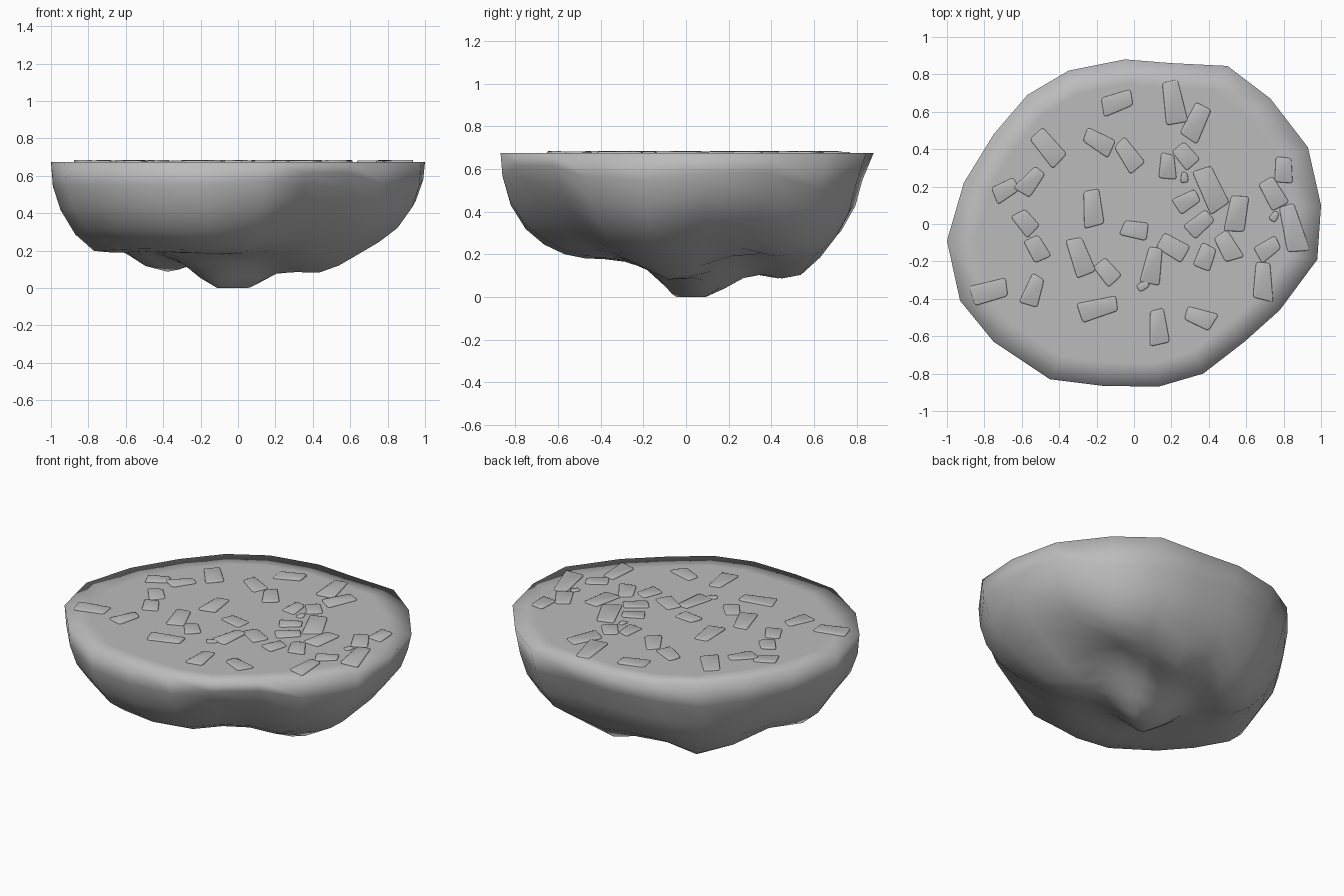
import bpy
import bmesh
import math
import random
from mathutils import Vector, Matrix

random.seed(4)
cube = bpy.data.objects.get("Cube")
if cube:
    bpy.data.objects.remove(cube, do_unlink=True)


def make_material(name, colour):
    mat = bpy.data.materials.new(name)
    mat.use_nodes = True
    mat.diffuse_color = colour
    mat.node_tree.nodes["Principled BSDF"].inputs["Base Color"].default_value = colour
    return mat


def make_object(name, bm, mat):
    bmesh.ops.recalc_face_normals(bm, faces=bm.faces[:])
    for face in bm.faces:
        face.smooth = True
    mesh = bpy.data.meshes.new(name)
    bm.to_mesh(mesh)
    bm.free()
    mesh.materials.append(mat)
    obj = bpy.data.objects.new(name, mesh)
    bpy.context.collection.objects.link(obj)
    return obj


stone_grey = make_material("stone grey", (0.5, 0.5, 0.5, 1))
TOP = 0.675

# Plan outline of the rim, counter-clockwise from the left tip
outline = [(-1, -.09), (-.93, -.41), (-.75, -.63), (-.45, -.83), (-.17, -.865),
           (.13, -.87), (.37, -.8), (.59, -.63), (.78, -.46), (.98, -.19),
           (1, .1), (.93, .41), (.73, .67), (.5, .845), (.2, .86),
           (-.05, .88), (-.35, .82), (-.57, .69), (-.75, .48), (-.91, .22)]

# Bowl section: plan scale and height, from the rim inwards
section = [(.99, .55), (.95, .43), (.87, .32), (.77, .25), (.66, .21),
           (.55, .195), (.44, .19), (.33, .18), (.22, .18), (.11, .18)]

# Lobes hanging under the bowl, and hollows with negative depth:
# x, y, depth, radius
lobes = [(-.11, 0, .15, .16), (.06, .1, .14, .2), (.43, -.05, .11, .2),
         (-.43, .42, .13, .23), (.12, .5, .11, .18), (.57, .62, .08, .2),
         (-.78, -.12, .06, .13), (-.05, -.46, .015, .2),
         (.42, -.66, -.16, .24), (.82, .22, -.08, .2), (.36, .28, -.03, .14)]


def underside(x, y, z):
    for lx, ly, depth, radius in lobes:
        z -= depth * math.exp(-((x - lx) ** 2 + (y - ly) ** 2) / radius ** 2)
    return min(max(z, 0), TOP - .06)


def bridge(bm, upper, lower):
    n = len(upper)
    for i in range(n):
        j = (i + 1) % n
        bm.faces.new((upper[i], upper[j], lower[j], lower[i]))


def fan(bm, ring, centre):
    for i in range(len(ring)):
        bm.faces.new((ring[i], ring[(i + 1) % len(ring)], centre))


# Rock body, with the back wall leaning inwards
bm = bmesh.new()
rim = [bm.verts.new((x, y, TOP)) for x, y in outline]
previous = rim
for scale, height in section:
    ring = []
    for x, y in outline:
        px, py = x * scale, y * scale * (.95 if y > .3 else 1)
        ring.append(bm.verts.new((px, py, underside(px, py, height))))
    bridge(bm, previous, ring)
    previous = ring
fan(bm, previous, bm.verts.new((0, 0, 0)))

# Flat top, with an inner ring so the rim shades softly
inner = [bm.verts.new((x * .85, y * .85, TOP)) for x, y in outline]
bridge(bm, rim, inner)
fan(bm, inner, bm.verts.new((0, 0, TOP)))
make_object("rock_body", bm, stone_grey)

# Paving stones, grouped by length: x, y and direction of the long side
stones = {
    .24: [(.21, .66, 100), (.41, .19, 115), (.85, -.03, 105)],
    .19: [(.33, .54, 65), (-.46, .41, 130), (-.22, .08, 95), (.55, .05, 80),
          (-.29, -.17, 110), (.1, -.22, 80), (-.77, -.36, 15), (-.19, -.45, 15),
          (.13, -.55, 95), (.69, -.31, 90)],
    .16: [(-.09, .65, 20), (-.19, .44, 150), (-.03, .37, 125), (-.55, .23, 50),
          (.2, -.12, 150), (.5, -.12, 120), (-.54, -.36, 70),
          (.35, -.5, 160), (.74, .17, 120)],
    .13: [(.18, .31, 90), (.28, .36, 130), (-.69, .18, 30), (.28, .12, 30),
          (.35, 0, 40), (-.58, .01, 130), (-.52, -.13, 120), (0, -.03, 170),
          (-.14, -.26, 130), (.38, -.18, 70), (.72, -.13, 35), (.8, .29, 90)],
    .06: [(.27, .25, 90), (.05, -.33, 30), (.75, .04, 60)],
}


def add_stone(bm, x, y, length, angle):
    turn = Matrix.Rotation(math.radians(angle), 3, "Z")
    width = min(.75 * length, .07 + .2 * length)
    taper = random.uniform(.65, .9)
    tilt = random.uniform(-.003, .003)
    low, high = [], []
    for sx, sy in ((-1, -1), (1, -1), (1, 1), (-1, 1)):
        half = width / 2 * (taper if sx > 0 else 1)
        skew = random.uniform(-.08, .08) * length
        flat = turn @ Vector((sx * length / 2 + skew, sy * half, 0))
        low.append(bm.verts.new((x + flat.x, y + flat.y, TOP - .02)))
        high.append(bm.verts.new((x + flat.x, y + flat.y, TOP + .008 + tilt * sx)))
    bridge(bm, low, high)
    bm.faces.new(high)
    bm.faces.new(low[::-1])


bm = bmesh.new()
for length, places in stones.items():
    for x, y, angle in places:
        add_stone(bm, x, y, length, angle)
# Round the upright corners, then the top edges
upright = [e for e in bm.edges if abs(e.verts[0].co.z - e.verts[1].co.z) > .015]
bmesh.ops.bevel(bm, geom=upright, offset=.014, segments=2, profile=.5, affect="EDGES")
top_edges = [e for e in bm.edges if all(v.co.z > TOP for v in e.verts)]
bmesh.ops.bevel(bm, geom=top_edges, offset=.006, segments=2, profile=.5, affect="EDGES")
paving = make_object("paving_stones", bm, stone_grey)

bpy.ops.object.select_all(action="DESELECT")
paving.select_set(True)
bpy.context.view_layer.objects.active = paving
bpy.ops.object.shade_smooth_by_angle(angle=math.radians(50))
